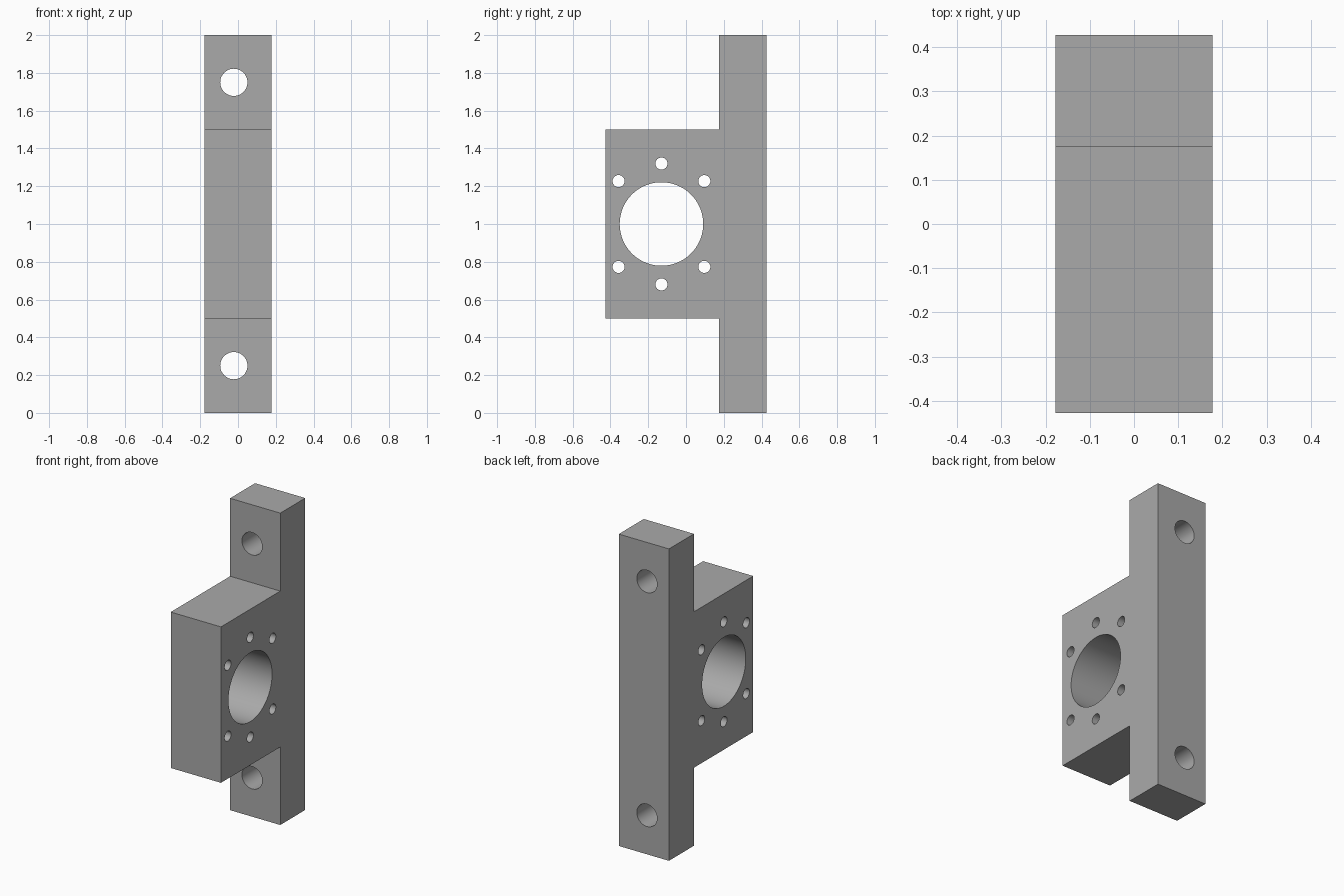
import bpy
import bmesh
from math import pi, radians
from mathutils import Matrix, Vector

cube = bpy.data.objects.get("Cube")
if cube:
    bpy.data.objects.remove(cube, do_unlink=True)

HALF_W = 0.178              # half width along x
FRONT, STEP, BACK = -0.427, 0.174, 0.427
BORE_Y, BORE_Z = -0.13, 1.0

grey = bpy.data.materials.new("machined grey")
grey.use_nodes = True
colour = (0.4, 0.4, 0.4, 1)
grey.diffuse_color = colour
grey.node_tree.nodes["Principled BSDF"].inputs["Base Color"].default_value = colour


def make_object(name, bm):
    bmesh.ops.recalc_face_normals(bm, faces=bm.faces)
    mesh = bpy.data.meshes.new(name)
    bm.to_mesh(mesh)
    bm.free()
    mesh.materials.append(grey)
    obj = bpy.data.objects.new(name, mesh)
    bpy.context.collection.objects.link(obj)
    return obj


def add_drill(bm, centre, radius, axis, sides):
    turn = Matrix.Rotation(pi / 2, 4, "Y" if axis == "x" else "X")
    bmesh.ops.create_cone(bm, cap_ends=True, segments=sides, radius1=radius,
                          radius2=radius, depth=1.4,
                          matrix=Matrix.Translation(centre) @ turn)


# T-shaped side profile, extruded across the width
profile = [(FRONT, 0.5), (STEP, 0.5), (STEP, 0), (BACK, 0),
           (BACK, 2), (STEP, 2), (STEP, 1.5), (FRONT, 1.5)]
bm = bmesh.new()
side = bm.faces.new([bm.verts.new((-HALF_W, y, z)) for y, z in profile])
extruded = bmesh.ops.extrude_face_region(bm, geom=[side])["geom"]
bmesh.ops.translate(bm, vec=Vector((2 * HALF_W, 0, 0)),
                    verts=[v for v in extruded if isinstance(v, bmesh.types.BMVert)])
bracket = make_object("mounting_bracket", bm)

# Large bore, ring of small screw holes, and two plate mounting holes
bm = bmesh.new()
add_drill(bm, (0, BORE_Y, BORE_Z), 0.221, "x", 96)
for up in (-1, 1):
    add_drill(bm, (0, BORE_Y, BORE_Z + up * 0.32), 0.032, "x", 32)
    for across in (-1, 1):
        add_drill(bm, (0, BORE_Y + across * 0.227, BORE_Z + up * 0.227), 0.032, "x", 32)
    add_drill(bm, (-0.022, 0.3, 1 + up * 0.75), 0.072, "y", 48)
drills = make_object("hole_cutter", bm)
drills.hide_render = True

# Cut the holes, then drop the cutter
cut = bracket.modifiers.new("holes", "BOOLEAN")
cut.operation = "DIFFERENCE"
cut.solver = "EXACT"
cut.object = drills
bpy.ops.object.select_all(action="DESELECT")
bracket.select_set(True)
bpy.context.view_layer.objects.active = bracket
bpy.ops.object.modifier_apply(modifier=cut.name)
bpy.data.objects.remove(drills, do_unlink=True)
bpy.ops.object.shade_smooth_by_angle(angle=radians(30))
